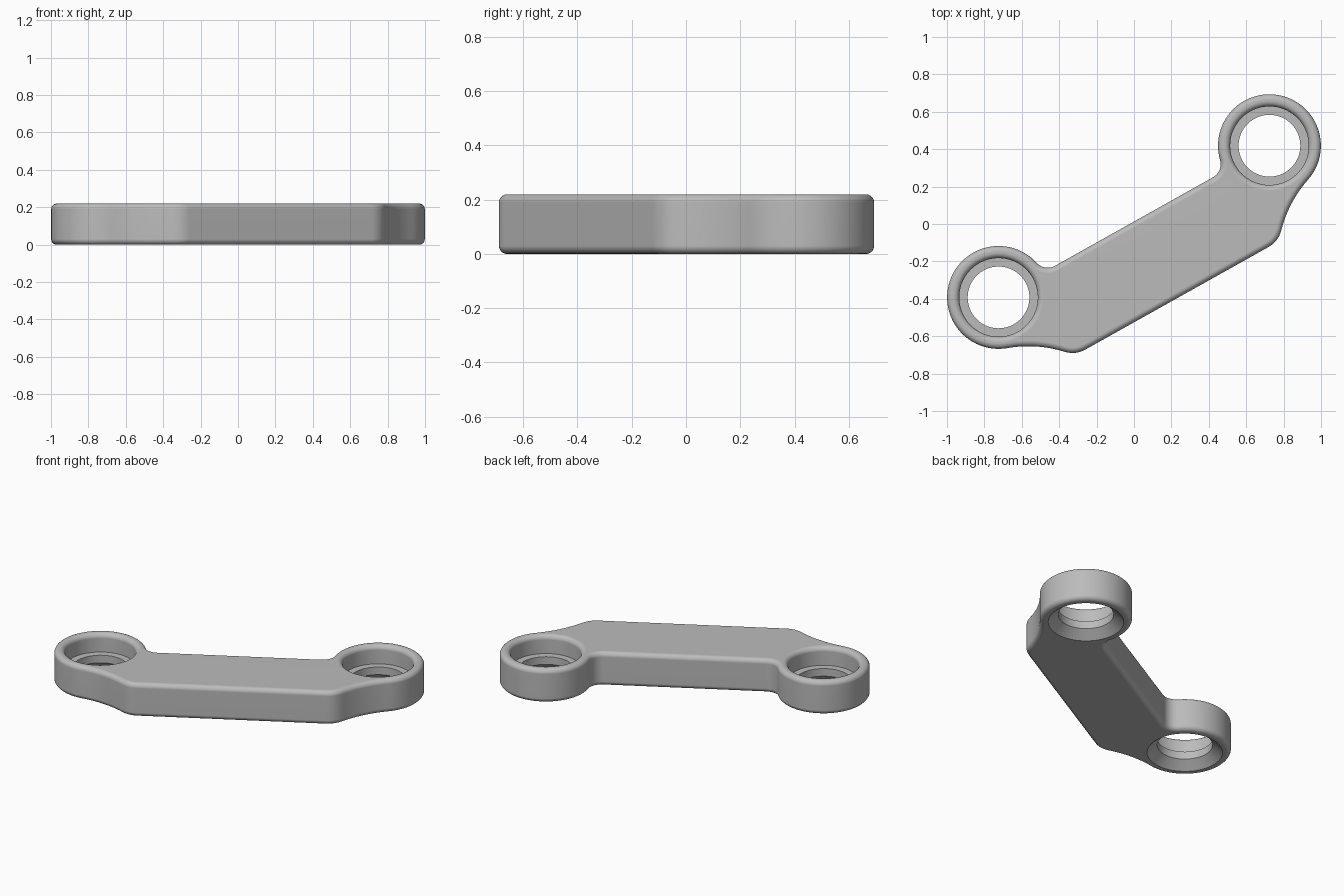
import bpy
import bmesh
import math
from mathutils import Vector, Matrix

HEIGHT = 0.22
ROUND = 0.03                 # edge rounding
RING_R = 0.275               # outer radius of the end rings
RING_U = 0.83                # ring centre along the arm
PLACE = Matrix.Translation((0, 0.013, 0)) @ Matrix.Rotation(math.radians(29.25), 4, 'Z')

cube = bpy.data.objects.get("Cube")
if cube:
    bpy.data.objects.remove(cube, do_unlink=True)

metal = bpy.data.materials.new("plain_grey")
metal.use_nodes = True
grey = (0.5, 0.5, 0.5, 1)
metal.diffuse_color = grey
metal.node_tree.nodes["Principled BSDF"].inputs["Base Color"].default_value = grey


def arc(centre, radius, start, end, steps):
    """Points on an arc, angles in degrees."""
    points = []
    for i in range(steps + 1):
        a = math.radians(start + (end - start) * i / steps)
        points.append(Vector((centre[0] + radius * math.cos(a),
                              centre[1] + radius * math.sin(a))))
    return points


def make_object(name, bm):
    bmesh.ops.recalc_face_normals(bm, faces=bm.faces)
    mesh = bpy.data.meshes.new(name)
    bm.to_mesh(mesh)
    bm.free()
    mesh.materials.append(metal)
    obj = bpy.data.objects.new(name, mesh)
    bpy.context.collection.objects.link(obj)
    return obj


def half_outline():
    """One end of the arm, counter-clockwise from lower edge to upper edge."""
    ring = Vector((RING_U, 0))
    low_angle, low_r = -70.7, 0.65
    a = math.radians(low_angle)
    low_centre = ring + (RING_R + low_r) * Vector((math.cos(a), math.sin(a)))
    scoop = arc(low_centre, low_r, 136.5, low_angle + 180, 14)
    # rounded lower corner
    p0, p1, p2 = Vector((0.56, -0.47)), Vector((0.622, -0.47)), scoop[0]
    corner = [p0 * (1 - t) ** 2 + p1 * 2 * t * (1 - t) + p2 * t * t
              for t in (i / 8 for i in range(8))]
    # fillet between ring and straight upper edge
    fil_r = 0.08
    reach = math.sqrt((RING_R + fil_r) ** 2 - fil_r ** 2)
    fil_angle = math.degrees(math.atan2(fil_r, -reach))
    rim = arc(ring, RING_R, low_angle, fil_angle, 60)
    fillet = arc((RING_U - reach, fil_r), fil_r, fil_angle - 180, -90, 10)
    return corner + scoop + rim[1:] + fillet[1:]


# Arm: mirrored outline, extruded and rounded along both rims
right_end = half_outline()
outline = right_end + [Vector((-p.x, p.y)) for p in reversed(right_end)]
bm = bmesh.new()
base = bm.faces.new([bm.verts.new((p.x, p.y, 0)) for p in outline])
top = bmesh.ops.extrude_face_region(bm, geom=[base], use_keep_orig=True)
bmesh.ops.translate(bm, vec=(0, 0, HEIGHT),
                    verts=[v for v in top["geom"] if isinstance(v, bmesh.types.BMVert)])
bmesh.ops.recalc_face_normals(bm, faces=bm.faces)
rims = [e for e in bm.edges if abs(e.verts[0].co.z - e.verts[1].co.z) < 0.001]
bmesh.ops.bevel(bm, geom=rims, offset=ROUND, segments=5, profile=0.5,
                affect='EDGES', clamp_overlap=False)
arm = make_object("link_arm", bm)

# Bore profile: countersink, through hole, ledge, wide bore with rounded lip
HOLE_R, BORE_R = 0.165, 0.21
lip = arc((BORE_R + ROUND, HEIGHT - ROUND), ROUND, 180, 90, 6)
profile = [(0, -0.05), (0.225, -0.05), (0.225, 0), (HOLE_R, 0.05), (HOLE_R, 0.1), (BORE_R, 0.1)]
profile += [tuple(p) for p in lip]
profile += [(BORE_R + ROUND, HEIGHT + 0.05), (0, HEIGHT + 0.05)]


def bore_cutter(side):
    cutter = bmesh.new()
    verts = [cutter.verts.new((r, 0, z)) for r, z in profile]
    edges = [cutter.edges.new(pair) for pair in zip(verts, verts[1:])]
    bmesh.ops.spin(cutter, geom=verts + edges, cent=(0, 0, 0), axis=(0, 0, 1),
                   angle=math.tau, steps=72)
    bmesh.ops.remove_doubles(cutter, verts=cutter.verts, dist=0.0001)
    bmesh.ops.translate(cutter, verts=cutter.verts, vec=(side * RING_U, 0, 0))
    obj = make_object("bore_cutter", cutter)
    obj.hide_render = True
    return obj


bpy.ops.object.select_all(action='DESELECT')
bpy.context.view_layer.objects.active = arm
arm.select_set(True)
for side in (-1, 1):
    cutter = bore_cutter(side)
    cut = arm.modifiers.new("bore", 'BOOLEAN')
    cut.operation = 'DIFFERENCE'
    cut.solver = 'EXACT'
    cut.object = cutter
    bpy.ops.object.modifier_apply(modifier=cut.name)
    bpy.data.objects.remove(cutter, do_unlink=True)

arm.data.transform(PLACE)
bpy.ops.object.shade_smooth_by_angle(angle=math.radians(30))
weighted = arm.modifiers.new("clean_shading", 'WEIGHTED_NORMAL')
weighted.keep_sharp = True
